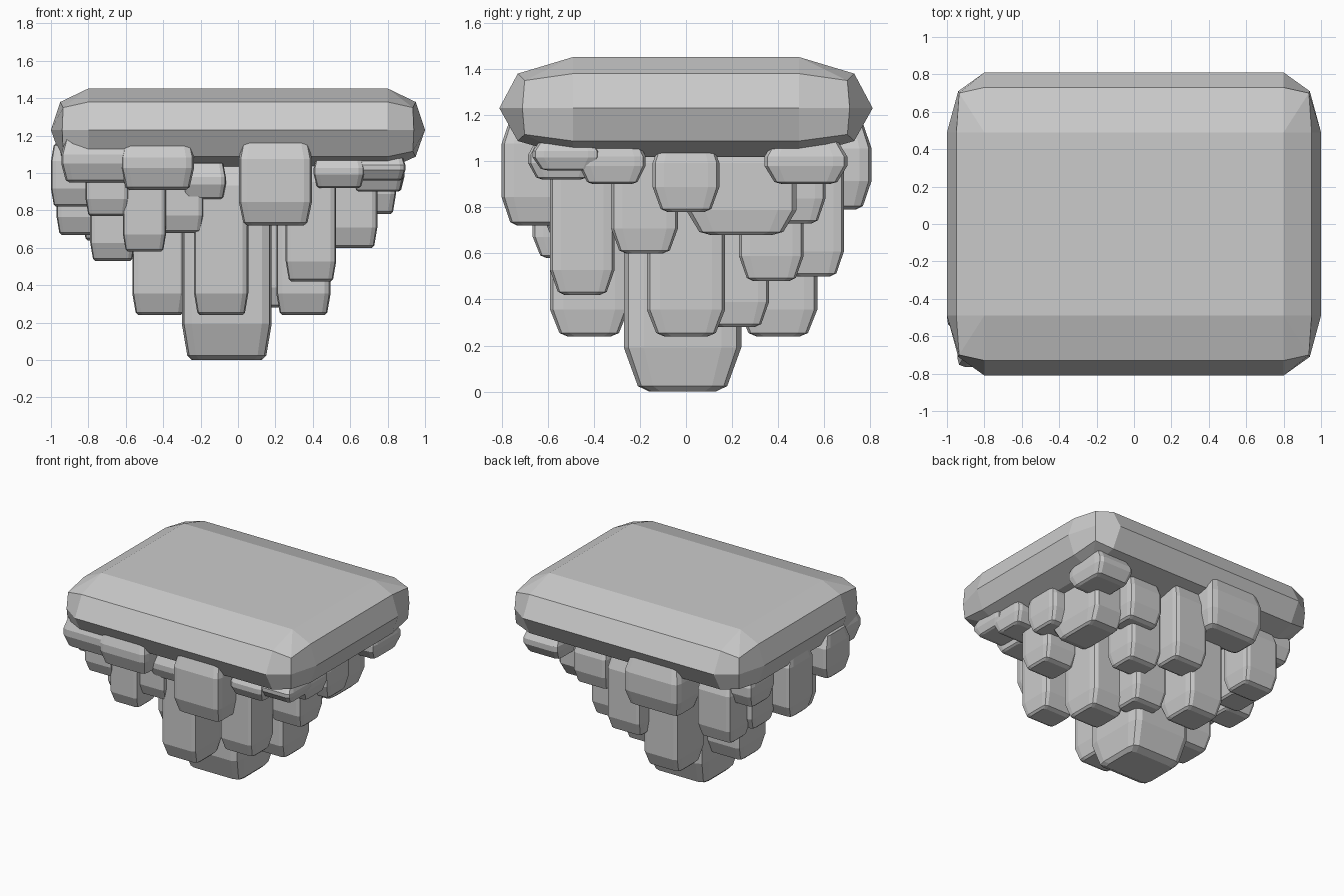
import bpy, bmesh

if "Cube" in bpy.data.objects:
    bpy.data.objects.remove(bpy.data.objects["Cube"])


def loft(name, rings):
    """Skin a stack of closed rings (bottom to top) and cap both ends."""
    bm = bmesh.new()
    loops = [[bm.verts.new(p) for p in ring] for ring in rings]
    for a, b in zip(loops, loops[1:]):
        for i in range(len(a)):
            bm.faces.new((a[i - 1], a[i], b[i], b[i - 1]))
    bm.faces.new(loops[0])
    bm.faces.new(loops[-1])
    bmesh.ops.remove_doubles(bm, verts=bm.verts, dist=0.0005)
    bmesh.ops.recalc_face_normals(bm, faces=bm.faces)
    me = bpy.data.meshes.new(name)
    bm.to_mesh(me)
    bm.free()
    bpy.context.collection.objects.link(bpy.data.objects.new(name, me))


def corner_ring(a, b, c):
    """Mirror three corner points (x side, corner, y side) to four quadrants."""
    out = []
    for sx, sy in ((1, 1), (-1, 1), (-1, -1), (1, -1)):
        pts = [(sx * p[0], sy * p[1], p[2]) for p in (a, b, c)]
        out += pts if sx * sy > 0 else pts[::-1]
    return out


# top slab: faceted pillow, mirrored about its widest ring
def slab_half(s):
    zc = 1.23
    patch = (0.8, 0.49, zc + s * 0.222)
    edge, corner = zc + s * 0.15, zc + s * 0.12
    return [corner_ring((0.95, 0.49, edge), (0.935, 0.7, corner), (0.8, 0.73, edge)),
            corner_ring(patch, patch, patch)]


mid = corner_ring((1, 0.49, 1.23), (0.94, 0.71, 1.23), (0.8, 0.81, 1.23))
loft("top_slab", slab_half(-0.95)[::-1] + [mid] + slab_half(1))


# hanging rock: block with softened corners and matching chamfered ends
def rock(name, cx, cy, sx, sy, z0, z1):
    w = min(sx, sy, z1 - z0)
    chamfer = [(0, 0.78), (0.05, 0.88), (0.4, 1)]  # height, remaining width
    levels = [(z0 + h * w, f) for h, f in chamfer]
    levels += [(z1 - h * w, f) for h, f in reversed(chamfer)]
    rings = []
    for z, f in levels:
        ring = corner_ring((1, 0.66, z), (0.95, 0.92, z), (0.78, 1, z))
        g = 2 * f - 1  # ends taper more in depth than in width
        rings.append([(cx + x * sx * f / 2, cy + y * sy * g / 2, z) for x, y, _ in ring])
    loft(name, rings)


def cluster(name, sx, sy, top, spots):
    """Rocks of one size and top height at (x, y, bottom) spots."""
    for i, (x, y, bottom) in enumerate(spots):
        rock(f"{name}_{i + 1}", x, y, sx, sy, bottom, top)


# central root and a ring of long rocks around it
rock("central_root", -0.06, -0.015, 0.48, 0.51, 0.0, 1.08)
cluster("long_rock", 0.29, 0.34, 1.05,
        [(x, y, 0.24) for x, y in ((-0.09, -0.42), (0.35, 0), (-0.42, 0), (-0.18, 0.4))])
cluster("inner_rock", 0.27, 0.28, 1.06,
        [(0.39, -0.45, 0.42), (0.31, 0.37, 0.48), (0.14, 0.22, 0.28)])

# front
cluster("front_ledge", 0.39, 0.31, 1.2,
        [(0.2, -0.645, 0.72), (-0.43, -0.63, 0.91), (-0.75, -0.61, 0.95)])
cluster("front_rock", 0.23, 0.27, 1.06,
        [(-0.7, -0.55, 0.77), (-0.5, -0.53, 0.58), (-0.3, -0.49, 0.68), (-0.18, -0.52, 0.86)])

# right
cluster("right_rock", 0.27, 0.29, 1.1,
        [(0.54, -0.54, 0.92), (0.76, -0.52, 0.96), (0.75, -0.32, 0.9),
         (0.71, 0, 0.78), (0.61, -0.18, 0.6)])
rock("right_wide_rock", 0.61, 0.24, 0.27, 0.48, 0.68, 1.1)
rock("right_corner_rock", 0.74, 0.52, 0.3, 0.36, 0.9, 1.1)

# back
rock("back_ledge", -0.26, 0.65, 0.46, 0.31, 0.79, 1.18)
cluster("back_rock", 0.28, 0.27, 1.08,
        [(0.05, 0.55, 0.5), (0.39, 0.47, 0.73), (-0.65, 0.47, 0.6)])

# left
cluster("left_rock", 0.24, 0.3, 1.16,
        [(-0.88, -0.4, 0.82), (-0.85, 0, 0.67), (-0.71, 0.25, 0.64),
         (-0.67, -0.3, 0.53), (-0.82, 0.42, 0.9)])
